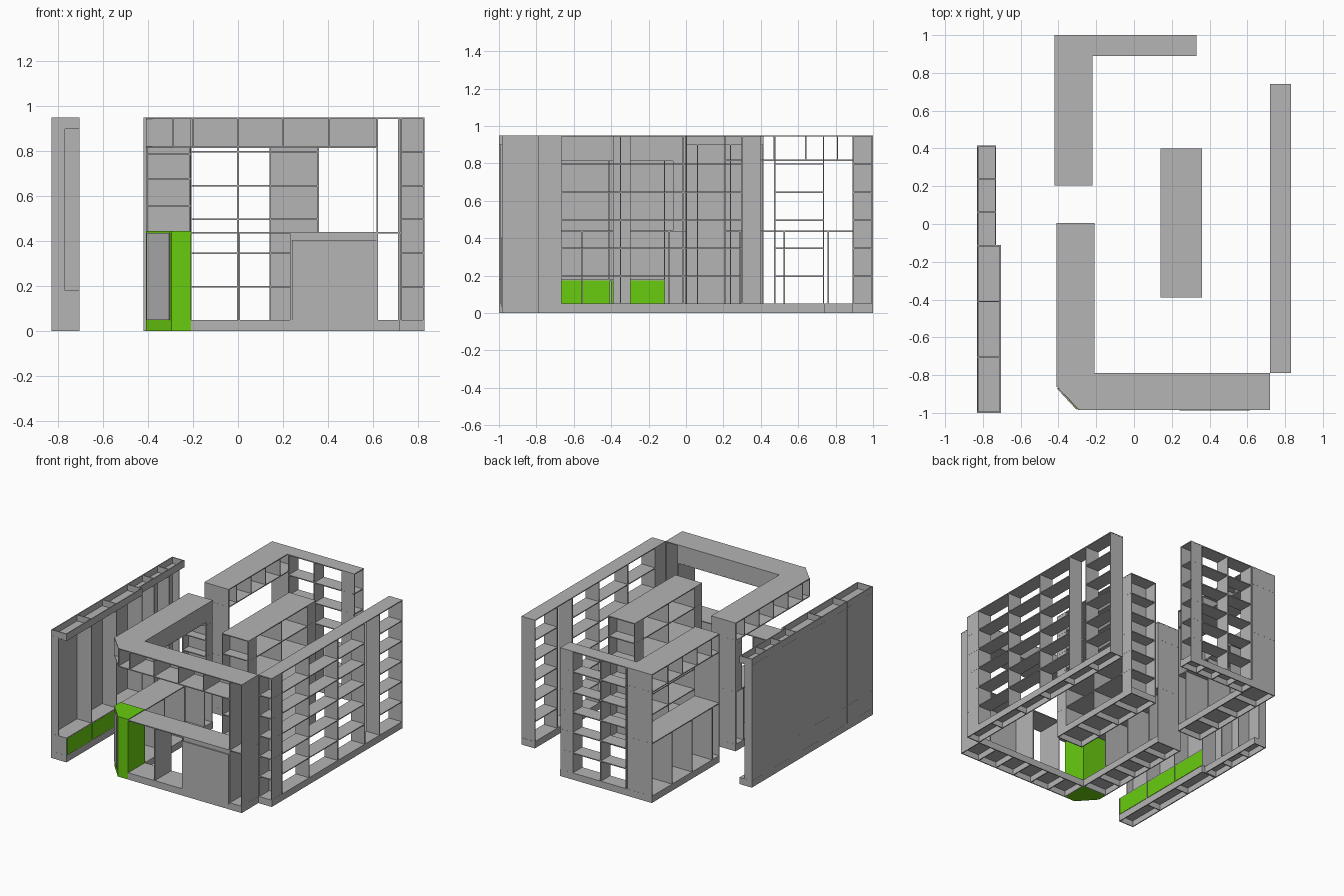
import bpy, bmesh
from mathutils import Matrix, Vector

cube = bpy.data.objects.get("Cube")
if cube:
    bpy.data.objects.remove(cube, do_unlink=True)

T = 0.007   # board thickness
H = 0.95    # overall height
SHELVES = [0.2, 0.35, 0.5, 0.65, 0.8]


def material(name, color):
    m = bpy.data.materials.new(name)
    m.use_nodes = True
    m.diffuse_color = color
    m.node_tree.nodes["Principled BSDF"].inputs["Base Color"].default_value = color
    return m


GREY = material("shelf grey", (0.46, 0.46, 0.46, 1))
GREEN = material("accent green", (0.14, 0.6, 0.005, 1))


class Part:
    """Collects boards and prisms into one named object."""

    def __init__(self, name, mat=GREY):
        self.name, self.mat, self.bm = name, mat, bmesh.new()

    def box(self, x, y, z):
        size = [abs(a[1] - a[0]) for a in (x, y, z)]
        mid = [(a[0] + a[1]) / 2 for a in (x, y, z)]
        bmesh.ops.create_cube(self.bm, size=1, matrix=Matrix.Translation(mid) @ Matrix.Diagonal((*size, 1)))

    def prism(self, points, push):
        face = self.bm.faces.new([self.bm.verts.new(p) for p in points])
        ext = bmesh.ops.extrude_face_region(self.bm, geom=[face])
        verts = [v for v in ext["geom"] if isinstance(v, bmesh.types.BMVert)]
        bmesh.ops.translate(self.bm, vec=Vector(push), verts=verts)

    def outline(self, points, z0, z1):
        self.prism([(x, y, z0) for x, y in points], (0, 0, z1 - z0))

    def xboard(self, x, y, z):      # upright board facing x
        self.box((x - T / 2, x + T / 2), y, z)

    def yboard(self, y, x, z):      # upright board facing y
        self.box(x, (y - T / 2, y + T / 2), z)

    def level(self, x, y, z):       # horizontal board with its top at z
        self.box(x, y, (z - T, z))

    def plinth(self, x, y, n):
        """Hollow base, open below, with n cross pieces along its length."""
        self.level(x, y, 0.05)
        for s in x:
            self.xboard(s + (T / 2 if s == x[0] else -T / 2), y, (0, 0.05))
        for s in y:
            self.yboard(s + (T / 2 if s == y[0] else -T / 2), x, (0, 0.05))
        for i in range(1, n):
            f = i / n
            if x[1] - x[0] > y[1] - y[0]:
                self.xboard(x[0] + f * (x[1] - x[0]), y, (0, 0.05))
            else:
                self.yboard(y[0] + f * (y[1] - y[0]), x, (0, 0.05))

    def shelves(self, x, y, heights=SHELVES):
        for z in heights:
            self.level(x, y, z)

    def done(self):
        bmesh.ops.recalc_face_normals(self.bm, faces=self.bm.faces)
        me = bpy.data.meshes.new(self.name)
        self.bm.to_mesh(me)
        self.bm.free()
        me.materials.append(self.mat)
        bpy.context.collection.objects.link(bpy.data.objects.new(self.name, me))


UP = (0.05, H)      # full upright
LOW = (0.05, 0.44)  # below the counter
TOP = (0.815, H)    # canopy

# Right shelving run, with a shelved end and one empty display bay
p = Part("right_shelving")
X = (0.72, 0.83)
p.plinth(X, (-0.79, 0.74), 6)
p.level(X, (-0.79, 0.74), H)
for y in (-0.67, -0.35, -0.015, 0.30, 0.475, 0.735):
    p.yboard(y, X, UP)
for x in (0.724, 0.826):
    p.xboard(x, (-0.79, -0.67), UP)
p.shelves(X, (-0.785, 0.30))
p.shelves(X, (0.475, 0.735))
p.done()

# Central island with shelved ends
p = Part("island_shelving")
X = (0.14, 0.36)
p.plinth(X, (-0.39, 0.40), 4)
p.level(X, (-0.39, 0.40), H)
for y in (-0.30, 0, 0.30):
    p.yboard(y, X, UP)
for x in (0.144, 0.356):
    for y in ((-0.39, -0.30), (0.30, 0.40)):
        p.xboard(x, y, UP)
p.shelves(X, (-0.385, 0.395))
p.done()

# Back shelving run and its shelved end
p = Part("back_shelving")
Y = (0.89, 1.0)
p.plinth((-0.22, 0.33), Y, 4)
for x in (-0.21, 0.0, 0.23):
    p.xboard(x, Y, UP)
for y in (0.894, 0.996):
    p.yboard(y, (0.23, 0.33), UP)
p.shelves((-0.21, 0.325), Y)
p.done()

# Back counter arm with open canopy
p = Part("back_counter")
X = (-0.42, -0.22)
p.plinth(X, (0.205, 1.0), 4)
p.level(X, (0.205, 1.0), 0.44)
p.yboard(0.209, X, UP)
p.yboard(0.996, X, UP)
for y in (0.29, 0.525, 0.76):
    p.yboard(y, X, LOW)
for y in (0.30, 0.47, 0.64, 0.81):
    p.yboard(y, X, TOP)
p.level(X, (0.205, 1.0), 0.82)
p.outline([(-0.42, 0.205), (-0.22, 0.205), (-0.22, 0.89), (0.33, 0.89), (0.33, 1), (-0.42, 1)], H - T, H)
p.done()

# Front canopy with a chamfered corner
plan = [(-0.41, -0.86), (-0.29, -0.985), (0.72, -0.985), (0.72, -0.79), (-0.21, -0.79), (-0.21, 0.005), (-0.41, 0.005)]
p = Part("front_canopy")
p.outline(plan, H - T, H)
p.outline([(min(x, 0.62), y) for x, y in plan], 0.813, 0.82)
p.yboard(-0.794, (-0.21, 0.62), TOP)
p.xboard(-0.214, (-0.79, 0), TOP)
for x in (-0.29, -0.2, 0.0, 0.2, 0.405):
    p.xboard(x, (-0.985, -0.79), TOP)
for y in (-0.86, -0.78, -0.61, -0.44, -0.27, -0.10):
    p.yboard(y, (-0.41, -0.21), TOP)
p.done()

# Front counter and its side arm
p = Part("front_counter")
X, Y = (-0.41, -0.21), (-0.985, -0.79)
p.plinth((-0.21, 0.72), Y, 6)
p.plinth(X, (-0.79, 0.005), 5)
p.level((-0.21, 0.72), Y, 0.44)
p.level(X, (-0.79, 0.005), 0.44)
for x in (0.62, 0.716):
    p.xboard(x, Y, UP)
for x in (0.005, 0.235):
    p.xboard(x, Y, LOW)
for y in (-0.555, -0.32, -0.09):
    p.yboard(y, X, LOW)
p.yboard(0.001, X, UP)
for x in (-0.406, -0.214):
    p.xboard(x, (-0.07, 0), (0.44, 0.815))
p.shelves(X, (-0.07, 0), (0.56, 0.68, 0.79))
p.done()

# Closed front cabinet with a raised door
p = Part("front_cabinet")
p.yboard(-0.975, (0.235, 0.62), LOW)
p.box((0.24, 0.615), (-0.988, -0.978), (0.035, 0.405))
p.done()

# Green corner column and the plate on its chamfer
p = Part("corner_column", GREEN)
p.outline([(-0.41, -0.86), (-0.295, -0.985), (-0.21, -0.985), (-0.21, -0.79), (-0.41, -0.79)], 0, 0.445)
p.done()
p = Part("corner_plate")
a, b = (-0.403, -0.868), (-0.302, -0.978)
p.prism([(*a, 0.05), (*b, 0.05), (*b, 0.435), (*a, 0.435)], (-0.004, -0.004, 0))
p.done()

# Left wall: deep front section, shallow rear section
p = Part("wall_unit")
p.xboard(-0.826, (-1, 0.415), (0, H))
for x1, y0, y1 in ((-0.705, -1, -0.115), (-0.73, -0.115, 0.415)):
    p.plinth((-0.83, x1), (y0, y1), 3)
    p.level((-0.83, x1), (y0, y1), 0.905)
    p.xboard(x1 - T / 2, (y0, y1), (0.9, H))
    step = (y1 - y0) / 3
    for i in range(4):
        y = min(max(y0 + i * step, -0.996), 0.411)
        p.yboard(y, (-0.83, x1), (0.9, H))
        p.yboard(y, (-0.83, -0.77 if abs(y) > 0.99 or y > 0.4 else x1), UP)
p.level((-0.83, -0.705), (-1, -0.115), 0.18)
p.yboard(-0.996, (-0.83, -0.705), (0.05, 0.18))
p.done()

# Green kick panels along the deep section
p = Part("wall_kick_panels", GREEN)
for i in range(3):
    y = -0.99 + i * 0.295
    p.box((-0.712, -0.704), (y, y + 0.285), (0.052, 0.173))
p.done()
